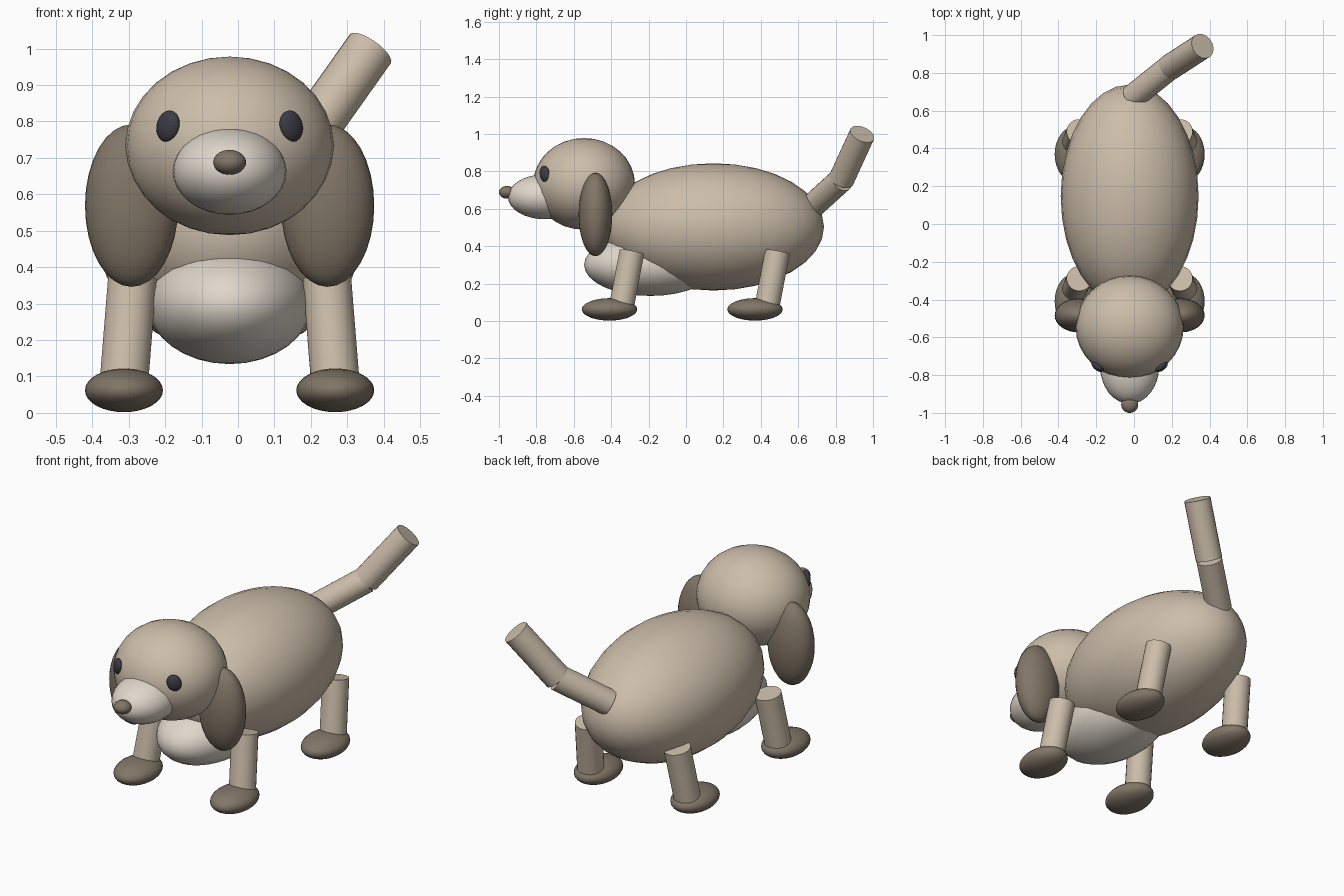
import bpy
from math import radians
from mathutils import Vector

if "Cube" in bpy.data.objects:
    bpy.data.objects.remove(bpy.data.objects["Cube"])

CX = -0.023  # symmetry plane of the animal (the tail leans to one side)


def material(name, rgb):
    m = bpy.data.materials.new(name)
    m.diffuse_color = (*rgb, 1)
    m.use_nodes = True
    m.node_tree.nodes["Principled BSDF"].inputs["Base Color"].default_value = m.diffuse_color
    return m


TAN = material("tan", (0.60, 0.51, 0.40))
BROWN = material("brown", (0.22, 0.18, 0.135))
CREAM = material("cream", (0.74, 0.68, 0.60))
DARK = material("dark", (0.045, 0.045, 0.06))


def finish(name, mat):
    ob = bpy.context.object
    ob.name = name
    ob.data.materials.append(mat)
    bpy.ops.object.shade_smooth_by_angle(angle=radians(40))
    return ob


def ellipsoid(name, center, radii, mat, rot=(0, 0, 0)):
    bpy.ops.mesh.primitive_uv_sphere_add(segments=32, ring_count=16,
                                         location=center, rotation=rot)
    bpy.context.object.scale = radii
    bpy.ops.object.transform_apply(location=False, rotation=False, scale=True)
    return finish(name, mat)


def rod(name, start, end, radius, mat):
    a, b = Vector(start), Vector(end)
    d = b - a
    bpy.ops.mesh.primitive_cylinder_add(
        vertices=24, radius=radius, depth=d.length, location=(a + b) / 2,
        rotation=d.to_track_quat('Z', 'Y').to_euler())
    return finish(name, mat)


# Trunk and chest
ellipsoid("body", (CX, 0.147, 0.503), (0.365, 0.591, 0.34), TAN)
ellipsoid("chest", (CX, -0.19, 0.30), (0.225, 0.355, 0.166), CREAM)

# Head, muzzle, nose
ellipsoid("head", (CX, -0.545, 0.733), (0.286, 0.272, 0.245), TAN)
ellipsoid("muzzle", (CX, -0.755, 0.664), (0.156, 0.197, 0.12), CREAM)
ellipsoid("nose", (CX, -0.957, 0.688), (0.045, 0.043, 0.034), BROWN)

# Paired parts
for side, s in (("left", -1), ("right", 1)):
    ellipsoid(f"{side}_eye", (CX + s * 0.169, -0.756, 0.787),
              (0.036, 0.02, 0.044), DARK,
              (0, radians(-20 * s), radians(36 * s)))
    ellipsoid(f"{side}_ear", (CX + s * 0.269, -0.484, 0.569),
              (0.128, 0.09, 0.223), BROWN)
    # Legs lean slightly back and inward, each ending in a flat paw
    for end, y in (("front", -0.409), ("hind", 0.369)):
        rod(f"{end}_{side}_leg", (CX + s * 0.292, y + 0.061, 0.06),
            (CX + s * 0.267, y + 0.12, 0.37), 0.067, TAN)
        ellipsoid(f"{end}_{side}_paw", (CX + s * 0.29, y, 0.062),
                  (0.107, 0.148, 0.06), BROWN)

# Bent tail in two segments
joint = (0.19, 0.83, 0.755)
rod("tail_base", (-0.01, 0.67, 0.61), joint, 0.067, TAN)
rod("tail_tip", joint, (0.363, 0.942, 0.999), 0.069, TAN)
